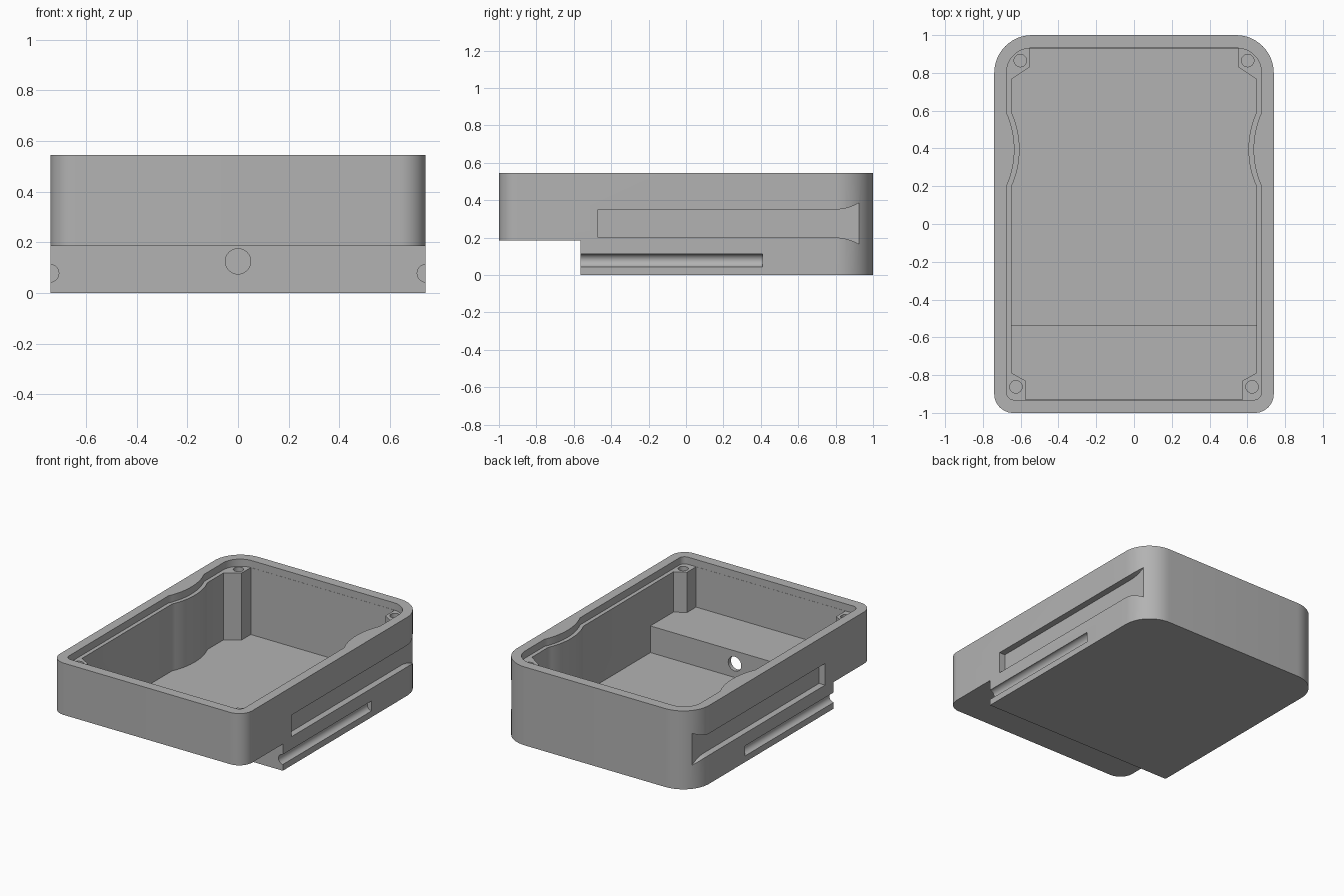
import bpy, bmesh
from math import sin, cos, radians, sqrt

cube = bpy.data.objects.get("Cube")
if cube:
    bpy.data.objects.remove(cube, do_unlink=True)

grey = bpy.data.materials.new("plain grey")
grey.use_nodes = True
colour = (0.45, 0.45, 0.45, 1)
grey.diffuse_color = colour
grey.node_tree.nodes["Principled BSDF"].inputs["Base Color"].default_value = colour


def prism(name, outline, low, high, axis="z"):
    """Extrude a flat outline between two levels along an axis."""
    place = {"x": lambda u, v, w: (w, u, v),
             "y": lambda u, v, w: (u, w, v),
             "z": lambda u, v, w: (u, v, w)}[axis]
    bm = bmesh.new()
    bottom = [bm.verts.new(place(u, v, low)) for u, v in outline]
    top = [bm.verts.new(place(u, v, high)) for u, v in outline]
    bm.faces.new(bottom)
    bm.faces.new(top)
    n = len(outline)
    for i in range(n):
        j = (i + 1) % n
        bm.faces.new((bottom[i], bottom[j], top[j], top[i]))
    bmesh.ops.recalc_face_normals(bm, faces=bm.faces)
    mesh = bpy.data.meshes.new(name)
    bm.to_mesh(mesh)
    bm.free()
    mesh.materials.append(grey)
    obj = bpy.data.objects.new(name, mesh)
    bpy.context.collection.objects.link(obj)
    return obj


def cut(target, cutter):
    """Subtract the cutter from the target, then discard it."""
    cutter.hide_render = True
    mod = target.modifiers.new("cut", "BOOLEAN")
    mod.operation = "DIFFERENCE"
    mod.solver = "EXACT"
    mod.object = cutter
    bpy.context.view_layer.objects.active = target
    bpy.ops.object.modifier_apply(modifier=mod.name)
    bpy.data.objects.remove(cutter, do_unlink=True)


def arc(cx, cy, r, start, end, steps=12):
    angles = [radians(start + (end - start) * i / steps) for i in range(steps + 1)]
    return [(cx + r * cos(a), cy + r * sin(a)) for a in angles]


def circle(cx, cy, r):
    return arc(cx, cy, r, 0, 360, 32)[:-1]


def box(x0, x1, y0, y1):
    return [(x0, y0), (x1, y0), (x1, y1), (x0, y1)]


def mirrored(half):
    return half + [(-x, y) for x, y in reversed(half)]


def bulge(x, middle=0.395, half=0.195, rise=0.042, steps=16):
    """Shallow arc that swells a side wall inward."""
    r = (half ** 2 + rise ** 2) / (2 * rise)
    points = []
    for i in range(steps + 1):
        t = half * (2 * i / steps - 1)
        points.append((x - rise + r - sqrt(r * r - t * t), middle + t))
    return points


# Outer shell, with the raised underside at the front
case = prism("case_body", mirrored(arc(0.64, -0.9, 0.1, -90, 0)
                                   + arc(0.54, 0.8, 0.2, 0, 90)), 0, 0.545)
cut(case, prism("front_notch", box(-1, 1, -1.2, -0.565), -0.2, 0.185))

# Inner cavity with corner posts, side bulges and a stepped floor
cavity = prism("cavity", mirrored(
    [(0.574, -0.93), (0.574, -0.83), (0.648, -0.788)] + bulge(0.648)
    + [(0.648, 0.767), (0.553, 0.83), (0.553, 0.93)]), 0.03, 0.7)
cut(cavity, prism("floor_step", box(-1, 1, -1.2, -0.535), -0.2, 0.215))
cut(case, cavity)

# Recessed lid ledge around the rim
cut(case, prism("lid_ledge", mirrored(
    arc(0.635, -0.891, 0.04, -90, 0) + bulge(0.675)
    + arc(0.545, 0.801, 0.13, 0, 90)), 0.495, 0.7))

# Cable hole through the step wall
cut(case, prism("cable_hole", circle(0, 0.125, 0.05), -0.7, -0.4, "y"))

# Flared strap recess outline, seen from the side
flare = [(0.8 + 0.15 * i / 8, 0.075 + 0.05 * (i / 8) ** 2) for i in range(9)]
lower = [(-0.47, 0.2)] + [(y, 0.275 - h) for y, h in flare]
upper = [(y, 0.55 - z) for y, z in reversed(lower)]

for side in (-1, 1):
    cut(case, prism("strap_recess", lower + upper, side * 0.695, side * 0.9, "x"))
    cut(case, prism("rail_groove", circle(side * 0.742, 0.078, 0.035), -0.7, 0.41, "y"))
    # Screw holes in the corner posts
    for x, y in ((0.602, 0.865), (0.625, -0.862)):
        cut(case, prism("screw_hole", circle(side * x, y, 0.033), 0.3, 0.6))

bpy.ops.object.select_all(action="DESELECT")
case.select_set(True)
bpy.context.view_layer.objects.active = case
bpy.ops.object.shade_smooth_by_angle(angle=radians(25))
